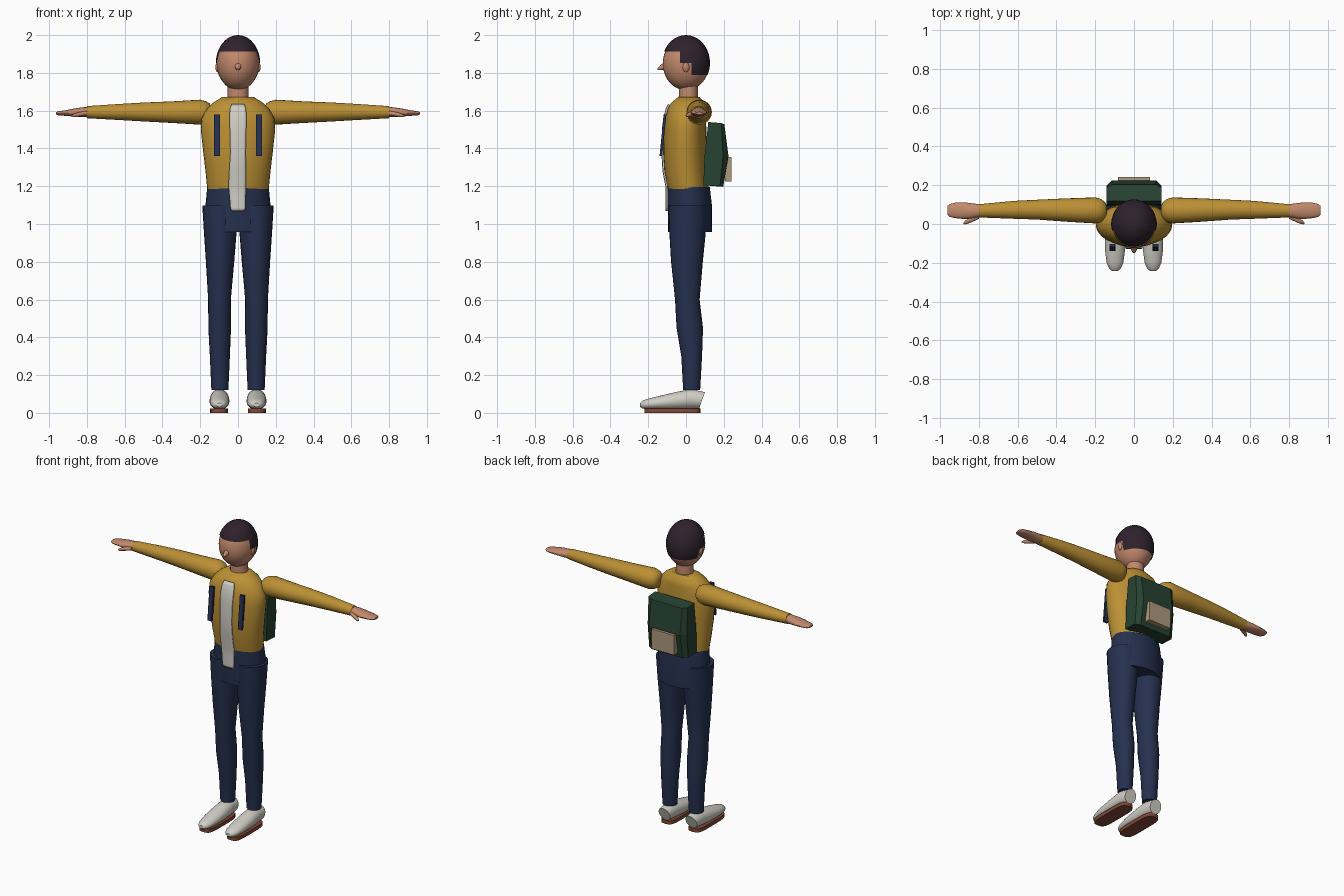
import bpy, bmesh, math
from mathutils import Matrix, Vector


def material(name, rgb):
    m = bpy.data.materials.new(name)
    m.diffuse_color = (*rgb, 1)
    return m


MUSTARD = material("mustard", (0.50, 0.28, 0.035))
NAVY = material("navy", (0.019, 0.030, 0.078))
SKIN = material("skin", (0.54, 0.25, 0.15))
HAIR = material("dark_hair", (0.028, 0.016, 0.026))
GREEN = material("dark_green", (0.020, 0.055, 0.032))
BEIGE = material("beige", (0.42, 0.32, 0.20))
WHITE = material("off_white", (0.63, 0.62, 0.56))
RUST = material("rust", (0.22, 0.065, 0.038))


def finish(name, bm, mat, mirror=False, smooth=True):
    bmesh.ops.recalc_face_normals(bm, faces=bm.faces)
    me = bpy.data.meshes.new(name)
    bm.to_mesh(me)
    bm.free()
    me.materials.append(mat)
    ob = bpy.data.objects.new(name, me)
    bpy.context.collection.objects.link(ob)
    if smooth:
        bpy.ops.object.select_all(action='DESELECT')
        ob.select_set(True)
        bpy.context.view_layer.objects.active = ob
        bpy.ops.object.shade_smooth_by_angle(angle=math.radians(40))
    if mirror:
        ob.modifiers.new("mirror", 'MIRROR')
    return ob


def stack(name, rows, mat, mirror=False, smooth=True):
    """Skin a list of closed point rings and cap both ends."""
    bm = bmesh.new()
    rings = [[bm.verts.new(p) for p in row] for row in rows]
    n = len(rings[0])
    for a, b in zip(rings, rings[1:]):
        for i in range(n):
            bm.faces.new((a[i], a[(i + 1) % n], b[(i + 1) % n], b[i]))
    bm.faces.new(rings[0])
    bm.faces.new(rings[-1])
    return finish(name, bm, mat, mirror, smooth)


def loft(name, axis, rings, mat, mirror=False, p=1.0, n=24):
    """Rings are (position on axis, centre u, centre v, radius u, radius v[, shear])."""
    rows = []
    for t, cu, cv, ru, rv, *sh in rings:
        row = []
        for i in range(n):
            a = math.tau * i / n
            c, s = (math.copysign(abs(f) ** p, f) for f in (math.cos(a), math.sin(a)))
            w, u, v = t + (sh[0] if sh else 0) * s, cu + ru * c, cv + rv * s
            row.append({'x': (w, u, v), 'y': (u, w, v), 'z': (u, v, w)}[axis])
        rows.append(row)
    return stack(name, rows, mat, mirror)


def ball_mesh(centre, radii, seg=32, rings=20):
    bm = bmesh.new()
    bmesh.ops.create_uvsphere(bm, u_segments=seg, v_segments=rings, radius=1,
                              matrix=Matrix.Translation(centre) @ Matrix.Diagonal((*radii, 1)))
    return bm


def box(name, centre, size, mat, tilt=0, mirror=False):
    bm = bmesh.new()
    bmesh.ops.create_cube(bm, size=1, matrix=Matrix.Translation(centre)
                          @ Matrix.Rotation(tilt, 4, 'X') @ Matrix.Diagonal((*size, 1)))
    return finish(name, bm, mat, mirror, False)


# Head, ears, nose, neck
finish("head", ball_mesh((0, 0, 1.85), (0.112, 0.123, 0.142)), SKIN)
finish("ear", ball_mesh((0.108, 0, 1.83), (0.012, 0.018, 0.027), 14, 8), SKIN, True)
loft("nose", 'y', [(-0.11, 0, 1.838, 0.018, 0.022), (-0.135, 0, 1.828, 0.014, 0.014),
                   (-0.15, 0, 1.82, 0.005, 0.005)], SKIN, n=12)
loft("neck", 'z', [(1.64, 0, 0.013, 0.056, 0.052), (1.75, 0, 0.013, 0.054, 0.05)], SKIN)

# Hair cap with a stepped hairline
bm = ball_mesh((0, 0, 1.853), (0.117, 0.127, 0.147))
for co, no in (((0, 0, 1.912), (0, 0, 1)), ((0, 0, 1.853), (0, 0, 1)), ((0, 0, 1.79), (0, 0, 1)),
               ((0, -0.033, 0), (0, 1, 0)), ((0, 0.028, 0), (0, 1, 0))):
    bmesh.ops.bisect_plane(bm, geom=bm.verts[:] + bm.edges[:] + bm.faces[:],
                           plane_co=co, plane_no=no, dist=1e-5)


def is_hair(c):
    return c.z > 1.912 or (c.y > -0.033 and c.z > 1.853) or (c.y > 0.028 and c.z > 1.79)


bare = [f for f in bm.faces if not is_hair(f.calc_center_median())]
bmesh.ops.delete(bm, geom=bare, context='FACES')
finish("hair", bm, HAIR)

# Shirt body
TORSO = [(1.185, 0, 0.012, 0.163, 0.107), (1.28, 0, 0.0, 0.172, 0.113),
         (1.38, 0, -0.005, 0.184, 0.114), (1.50, 0, -0.004, 0.197, 0.112),
         (1.56, 0, -0.002, 0.192, 0.107), (1.61, 0, 0.004, 0.165, 0.1),
         (1.64, 0, 0.01, 0.135, 0.09), (1.672, 0, 0.015, 0.085, 0.057)]
loft("shirt_body", 'z', TORSO, MUSTARD, n=32)

# Sleeves, hands, thumbs
loft("sleeve", 'x', [(0.14, 0.068, 1.592, 0.025, 0.025), (0.15, 0.068, 1.592, 0.046, 0.046),
                     (0.17, 0.069, 1.592, 0.06, 0.058), (0.20, 0.07, 1.592, 0.067, 0.066),
                     (0.35, 0.072, 1.592, 0.06, 0.057), (0.50, 0.074, 1.593, 0.051, 0.05),
                     (0.62, 0.073, 1.593, 0.046, 0.043), (0.80, 0.068, 1.592, 0.034, 0.032)],
     MUSTARD, True)
loft("hand", 'x', [(0.78, 0.068, 1.592, 0.03, 0.028), (0.82, 0.068, 1.592, 0.037, 0.026),
                   (0.87, 0.068, 1.59, 0.043, 0.021), (0.92, 0.07, 1.587, 0.04, 0.014),
                   (0.95, 0.07, 1.586, 0.033, 0.011), (0.963, 0.07, 1.586, 0.022, 0.006)],
     SKIN, True, n=16)
loft("thumb", 'x', [(0.80, 0.04, 1.587, 0.014, 0.013), (0.845, 0.02, 1.58, 0.014, 0.012),
                    (0.87, 0.008, 1.574, 0.01, 0.009), (0.878, 0.004, 1.573, 0.004, 0.004)],
     SKIN, True, n=10)

# Trousers
PELVIS = [(0.957, 0, 0.022, 0.165, 0.116), (1.10, 0, 0.02, 0.172, 0.117),
          (1.195, 0, 0.015, 0.163, 0.111)]
loft("trouser_hips", 'z', PELVIS, NAVY, n=32)
loft("trouser_leg", 'z', [(0.12, 0.096, 0.03, 0.045, 0.045), (0.30, 0.096, 0.03, 0.053, 0.055),
                          (0.45, 0.097, 0.02, 0.06, 0.07), (0.60, 0.098, 0.007, 0.06, 0.065),
                          (0.80, 0.095, 0.005, 0.075, 0.084), (0.95, 0.094, 0.008, 0.086, 0.096),
                          (1.097, 0.094, 0.01, 0.095, 0.103)], NAVY, True)

# Shoes and soles
loft("shoe", 'y', [(0.085, 0.098, 0.067, 0.041, 0.043, 0.015),
                   (0.02, 0.098, 0.073, 0.05, 0.053, 0.006), (-0.06, 0.098, 0.063, 0.053, 0.046),
                   (-0.14, 0.098, 0.054, 0.051, 0.036), (-0.20, 0.098, 0.047, 0.043, 0.028),
                   (-0.23, 0.098, 0.044, 0.03, 0.021), (-0.243, 0.098, 0.042, 0.014, 0.01)],
     WHITE, True)
loft("sole", 'z', [(0, 0.1, -0.072, 0.048, 0.148), (0.024, 0.1, -0.072, 0.048, 0.148)],
     RUST, True, p=0.5)


# Front panel hugging the shirt and hips
def front_y(x, z):
    best = 0
    for rings in (TORSO, PELVIS):
        for a, b in zip(rings, rings[1:]):
            if a[0] <= z <= b[0]:
                f = (z - a[0]) / (b[0] - a[0])
                cy, rx, ry = (a[k] + (b[k] - a[k]) * f for k in (2, 3, 4))
                best = min(best, cy - ry * math.sqrt(1 - (x / rx) ** 2))
    return best


bm = bmesh.new()
grid = []
for z, cx, hw in ((1.07, 0, 0.034), (1.085, 0, 0.04), (1.14, -0.002, 0.042), (1.2, -0.004, 0.046),
                  (1.28, -0.002, 0.044), (1.38, 0, 0.04), (1.5, 0, 0.043), (1.56, 0, 0.045),
                  (1.61, 0, 0.042), (1.632, 0, 0.034)):
    xs = [cx + hw * k / 3 for k in range(-3, 4)]
    grid.append([bm.verts.new((x, front_y(x, z) - 0.007, z)) for x in xs])
for a, b in zip(grid, grid[1:]):
    for i in range(6):
        bm.faces.new((a[i], a[i + 1], b[i + 1], b[i]))
panel = finish("front_panel", bm, WHITE)
thick = panel.modifiers.new("thickness", 'SOLIDIFY')
thick.thickness = 0.009
thick.offset = 0

# Backpack: bowed back with chamfered sides, pocket and chest straps
rows = []
for z, yf, ys, yb, dz in ((1.205, 0.092, 0.18, 0.197, -0.008), (1.36, 0.098, 0.196, 0.225, 0),
                          (1.54, 0.118, 0.187, 0.203, -0.012)):
    rows.append([(-0.143, yf, z), (0.143, yf, z), (0.143, ys, z + dz / 2),
                 (0.113, yb, z + dz), (-0.113, yb, z + dz), (-0.143, ys, z + dz / 2)])
stack("backpack", rows, GREEN, smooth=False)
box("backpack_pocket", (0, 0.224, 1.29), (0.165, 0.036, 0.13), BEIGE)
box("chest_strap", (0.111, -0.122, 1.47), (0.03, 0.014, 0.22), NAVY, -0.1, True)
